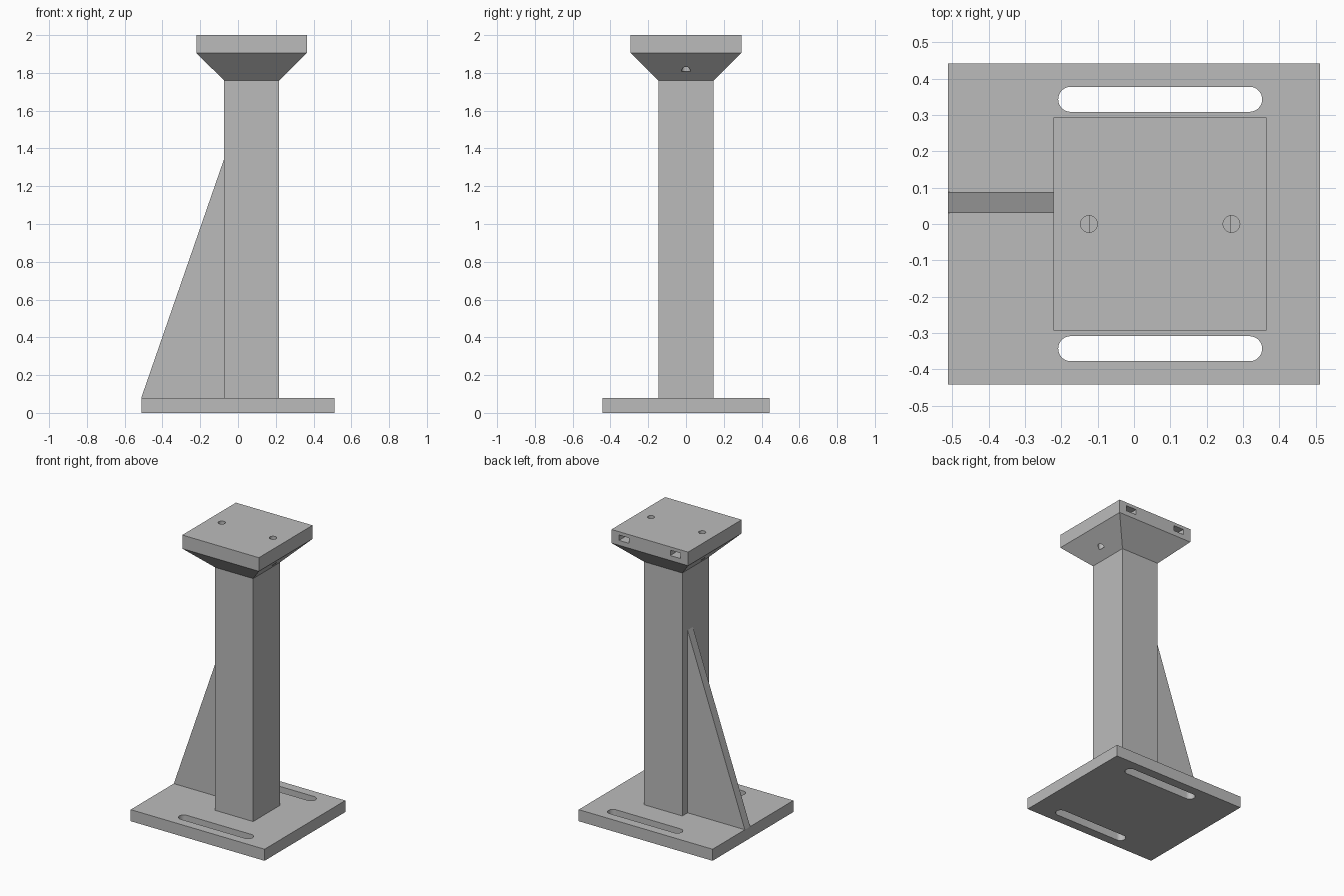
import bpy
import bmesh
import math

if "Cube" in bpy.data.objects:
    bpy.data.objects.remove(bpy.data.objects["Cube"])

steel = bpy.data.materials.new("plain grey")
steel.diffuse_color = (0.5, 0.5, 0.5, 1)
steel.use_nodes = True
steel.node_tree.nodes["Principled BSDF"].inputs["Base Color"].default_value = steel.diffuse_color


def loft(name, rings):
    """Solid skinned through closed rings of equal length, capped at both ends."""
    bm = bmesh.new()
    loops = [[bm.verts.new(p) for p in ring] for ring in rings]
    n = len(loops[0])
    for a, b in zip(loops, loops[1:]):
        for i in range(n):
            j = (i + 1) % n
            bm.faces.new((a[i], a[j], b[j], b[i]))
    bm.faces.new(loops[0][::-1])
    bm.faces.new(loops[-1])
    bmesh.ops.recalc_face_normals(bm, faces=bm.faces)
    mesh = bpy.data.meshes.new(name)
    bm.to_mesh(mesh)
    bm.free()
    mesh.materials.append(steel)
    ob = bpy.data.objects.new(name, mesh)
    bpy.context.collection.objects.link(ob)
    return ob


def rect(x0, x1, y0, y1, z):
    return [(x0, y0, z), (x1, y0, z), (x1, y1, z), (x0, y1, z)]


def box(name, x0, x1, y0, y1, z0, z1):
    return loft(name, [rect(x0, x1, y0, y1, z) for z in (z0, z1)])


def capsule(name, x0, x1, y, r, z0, z1, n=16):
    """Upright round-ended prism; x0 and x1 are the end centres."""
    pts = []
    for cx, start in ((x1, -math.pi / 2), (x0, math.pi / 2)):
        steps = n if x0 != x1 else n - 1
        for i in range(steps + 1):
            a = start + math.pi * i / n
            pts.append((cx + r * math.cos(a), y + r * math.sin(a)))
    return loft(name, [[(px, py, z) for px, py in pts] for z in (z0, z1)])


def cut(ob, cutter):
    mod = ob.modifiers.new("cut", 'BOOLEAN')
    mod.operation = 'DIFFERENCE'
    mod.solver = 'EXACT'
    mod.object = cutter
    bpy.context.view_layer.objects.active = ob
    bpy.ops.object.modifier_apply(modifier=mod.name)
    bpy.data.objects.remove(cutter)


CX = 0.072              # post and head centre
POST, HEAD = 0.146, 0.293   # half widths

# Base plate with two long mounting slots
base = box("base_plate", -0.512, 0.512, -0.441, 0.441, 0, 0.08)
for side in (-1, 1):
    cut(base, capsule("slot_cutter", CX - 0.246, CX + 0.246, side * 0.343, 0.0345, -0.1, 0.2))

# Square post
box("post", CX - POST, CX + POST, -POST, POST, 0.08, 1.76)

# Flared head with flat top slab
head = loft("head", [rect(CX - h, CX + h, -h, h, z)
                     for h, z in ((POST, 1.76), (HEAD, 1.906), (HEAD, 2.0))])

# Screw holes breaking out through the flare, and nut slots open at the back
for side in (-1, 1):
    x = CX + side * 0.196
    cut(head, capsule("hole_cutter", x, x, 0, 0.023, 1.808, 2.1))
    cut(head, box("nut_slot_cutter", x - 0.039, x + 0.039, -0.04, 0.4, 1.94, 1.977))

# Triangular side gusset
profile = [(-0.512, 0.08), (CX - POST, 0.08), (CX - POST, 1.343)]
loft("gusset", [[(x, y, z) for x, z in profile] for y in (0.03, 0.088)])

# Smooth the round hole walls only
for ob in (base, head):
    bpy.ops.object.select_all(action='DESELECT')
    ob.select_set(True)
    bpy.context.view_layer.objects.active = ob
    bpy.ops.object.shade_smooth_by_angle(angle=math.radians(30))
